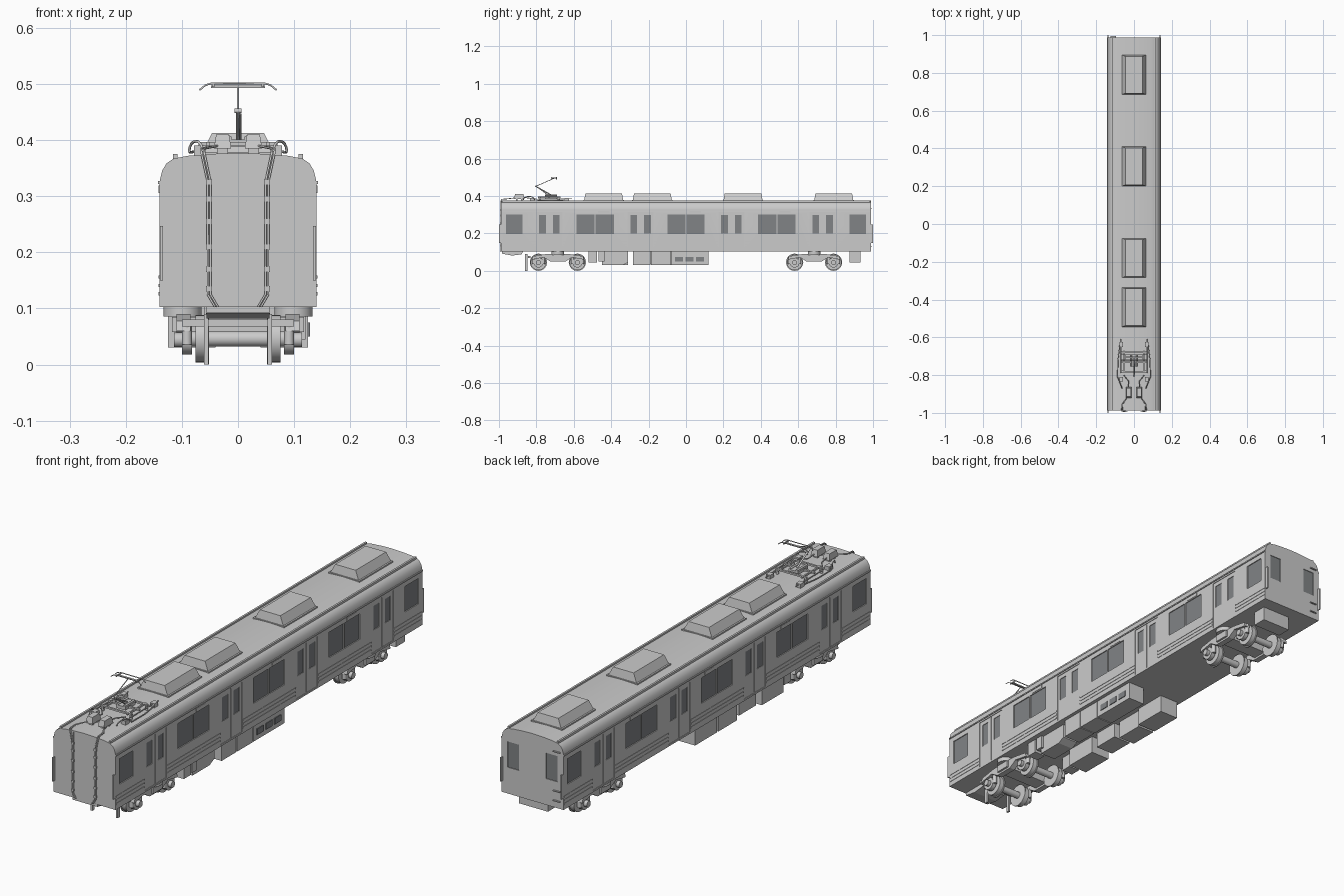
import bpy, bmesh, math
from mathutils import Vector

if "Cube" in bpy.data.objects:
    bpy.data.objects.remove(bpy.data.objects["Cube"])

dark = bpy.data.materials.new("dark_glass")
dark.diffuse_color = (0.22, 0.23, 0.24, 1)
dark.use_nodes = True
dark.node_tree.nodes["Principled BSDF"].inputs["Base Color"].default_value = dark.diffuse_color


def from_bm(name, bm, mat=None):
    bmesh.ops.recalc_face_normals(bm, faces=bm.faces)
    me = bpy.data.meshes.new(name)
    bm.to_mesh(me)
    bm.free()
    ob = bpy.data.objects.new(name, me)
    bpy.context.collection.objects.link(ob)
    if mat:
        me.materials.append(mat)
    return ob


def add_box(bm, x0, x1, y0, y1, z0, z1, top=(0, 0)):
    """Box in bm; top = inset of the upper face in x and y."""
    tx, ty = top
    b = [bm.verts.new(p) for p in ((x0, y0, z0), (x1, y0, z0), (x1, y1, z0), (x0, y1, z0))]
    t = [bm.verts.new(p) for p in ((x0 + tx, y0 + ty, z1), (x1 - tx, y0 + ty, z1),
                                   (x1 - tx, y1 - ty, z1), (x0 + tx, y1 - ty, z1))]
    bm.faces.new(b[::-1])
    bm.faces.new(t)
    for i in range(4):
        j = (i + 1) % 4
        bm.faces.new((b[i], b[j], t[j], t[i]))


def boxes(name, items, mat=None, top=(0, 0)):
    bm = bmesh.new()
    for it in items:
        add_box(bm, *it, top=top)
    return from_bm(name, bm, mat)


def prism(name, pts, axis, a, b):
    """Extrude a 2D profile along axis 'x' (pts = y,z) or 'y' (pts = x,z)."""
    bm = bmesh.new()
    put = (lambda p, d: (d, p[0], p[1])) if axis == 'x' else (lambda p, d: (p[0], d, p[1]))
    r0 = [bm.verts.new(put(p, a)) for p in pts]
    r1 = [bm.verts.new(put(p, b)) for p in pts]
    bm.faces.new(r0)
    bm.faces.new(r1[::-1])
    for i in range(len(pts)):
        j = (i + 1) % len(pts)
        bm.faces.new((r0[i], r0[j], r1[j], r1[i]))
    return from_bm(name, bm)


def smooth(ob, deg=35):
    bpy.ops.object.select_all(action='DESELECT')
    ob.select_set(True)
    bpy.context.view_layer.objects.active = ob
    bpy.ops.object.shade_smooth_by_angle(angle=math.radians(deg))


def cyl(name, a, b, r, n=24):
    a, b = Vector(a), Vector(b)
    bm = bmesh.new()
    m = (b - a).to_track_quat('Z', 'Y').to_matrix().to_4x4()
    m.translation = (a + b) / 2
    bmesh.ops.create_cone(bm, cap_ends=True, segments=n, radius1=r, radius2=r,
                          depth=(b - a).length, matrix=m)
    ob = from_bm(name, bm)
    smooth(ob)
    return ob


def pipe(name, paths, r):
    cu = bpy.data.curves.new(name, 'CURVE')
    cu.dimensions, cu.bevel_depth, cu.bevel_resolution, cu.use_fill_caps = '3D', r, 1, True
    for pts in paths:
        s = cu.splines.new('POLY')
        s.points.add(len(pts) - 1)
        for p, c in zip(s.points, pts):
            p.co = (*c, 1)
    ob = bpy.data.objects.new(name, cu)
    bpy.context.collection.objects.link(ob)
    bpy.ops.object.select_all(action='DESELECT')
    ob.select_set(True)
    bpy.context.view_layer.objects.active = ob
    bpy.ops.object.convert(target='MESH')
    return bpy.context.object


def both(paths):
    return paths + [[(-x, y, z) for x, y, z in p] for p in paths]


def cut(target, items):
    c = boxes("cutter", items)
    c.hide_render = True
    m = target.modifiers.new("cut", 'BOOLEAN')
    m.operation, m.solver, m.object = 'DIFFERENCE', 'EXACT', c
    bpy.context.view_layer.objects.active = target
    bpy.ops.object.modifier_apply(modifier=m.name)
    bpy.data.objects.remove(c)


def side_box(s, d0, d1, *rest):
    return (min(s * d0, s * d1), max(s * d0, s * d1), *rest)


# Body shell with arched roof
half = [(.14, .103), (.14, .315), (.139, .33), (.135, .346), (.127, .359), (.115, .367), (.09, .372), (.045, .3755)]
body = prism("body_shell", half + [(0, .377)] + [(-x, z) for x, z in half[::-1]], 'y', -.988, .988)

# Doors and windows cut as shallow pockets on both sides
door_y, pair_y = (-.73, -.243, .243, .73), (-.486, 0, .486)
doors, wins, glass = [], [], []
for s in (1, -1):
    for y in door_y:
        doors.append(side_box(s, .1375, .16, y - .07, y + .07, .11, .315))
        wins.append(side_box(s, .134, .16, y - .001, y + .001, .112, .313))
        for c in (-.037, .037):
            wins.append(side_box(s, .134, .16, y + c - .018, y + c + .018, .2, .298))
            glass.append(side_box(s, .13, .1352, y + c - .018, y + c + .018, .2, .298))
    spans = [(c - .1, c - .003) for c in pair_y] + [(c + .003, c + .1) for c in pair_y]
    for a, b in spans + [(-.962, -.875), (.875, .962)]:
        wins.append(side_box(s, .135, .16, a, b, .198, .302))
        glass.append(side_box(s, .13, .1362, a, b, .198, .302))
# Rear end windows
for a, b in ((-.113, -.06), (.06, .113)):
    wins.append((a, b, .984, 1.02, .21, .315))
    glass.append((a, b, .98, .9852, .21, .315))
cut(body, doors)
cut(body, wins)
smooth(body, 25)
boxes("window_glass", glass, dark)

# Side trim: ribs, rain gutters, roof edge rails, sign boxes, corner guards
ribs, gutters, rails, signs, guards = [], [], [], [], []
for s in (1, -1):
    for a, b in ((-.985, -.802), (-.658, -.315), (-.171, .171), (.315, .658), (.802, .985)):
        for z in (.126, .141, .156):
            ribs.append(side_box(s, .138, .1415, a, b, z - .003, z + .003))
    gutters.append(side_box(s, .135, .143, -.988, .988, .322, .327))
    rails.append(side_box(s, .108, .116, -.985, .985, .364, .375))
    for y in (-.44, .05, .53):
        signs.append(side_box(s, .138, .1415, y - .03, y + .03, .306, .319))
    for e in (1, -1):
        guards.append(side_box(s, .134, .139, min(e * .98, e), max(e * .98, e), .15, .247))
boxes("side_ribs", ribs)
boxes("rain_gutters", gutters)
boxes("roof_edge_rails", rails)
boxes("side_signs", signs)
boxes("corner_guards", guards)
boxes("rear_steps", [(-.125, -.095, .986, .994, z, z + .004) for z in (.13, .17, .33)])

# Roof cooling units: tapered housings with a thin skirt
for i, y in enumerate((.79, .305, -.18, -.44)):
    boxes(f"roof_unit_{i}", [(-.068, .068, y - .106, y + .106, .37, .413)], top=(.022, .008))
    boxes(f"roof_unit_skirt_{i}", [(-.07, .07, y - .108, y + .108, .368, .379)])

# Front conduits: twin pipes down the end face, looping over the roof
paths = []
for d in (0, .005):
    paths.append([(.036 + d, -.991, .103), (.049 + d, -.991, .125), (.049 + d, -.991, .325),
                  (.059 + d, -.991, .372), (.061 + d, -.985, .383), (.06 + d, -.955, .385), (.035, -.915, .39)])
pipe("front_conduits", both(paths), .002)
boxes("conduit_clamps", [side_box(s, .046, .057, -.9945, -.987, z, z + .01)
                         for s in (1, -1) for z in (.13, .165, .205, .25, .29, .32)])
boxes("front_seams", [side_box(s, .048, .05, -.99, -.985, .105, .37) for s in (1, -1)])

# Roof switch boxes and looping cables
boxes("roof_switch_boxes", [side_box(s, .012, .043, -.92, -.863, .385, .41) for s in (1, -1)], top=(.004, .006))
boxes("switch_box_feet", [side_box(s, .018, .037, y, y + .01, .37, .386) for s in (1, -1) for y in (-.91, -.883)])
loop = [(.075 + .012 * math.cos(a), -.84 + .03 * math.cos(a), .38 + .018 * math.sin(a))
        for a in [math.pi * k / 8 for k in range(9)]]
pipe("roof_cables", both([loop, [(.028, -.865, .392), (.03, -.83, .388), (.055, -.8, .388)],
                          [(.068, -.79, .385), (.068, -.61, .385)],
                          [(.087, -.81, .38), (.085, -.72, .378), (.075, -.64, .38)]]), .0025)
boxes("roof_arresters", [side_box(s, .058, .078, y, y + .025, .37, .39) for s in (1, -1) for y in (-.65, -.835)])

# Pantograph base frame on insulators
boxes("pantograph_base", [side_box(s, .05, .056, -.79, -.67, .39, .397) for s in (1, -1)]
      + [(-.07, .07, y, y + .008, .39, .397) for y in (-.785, -.735, -.683)]
      + [(-.022, .022, -.755, -.69, .388, .401)])
for s in (1, -1):
    for y in (-.78, -.68):
        cyl("pantograph_insulator", (s * .064, y, .368), (s * .064, y, .392), .006, 12)
    cyl("pantograph_spring", (s * .015, -.755, .404), (s * .015, -.69, .404), .004, 12)

# Pantograph arms and contact head
pipe("pantograph_lower_arm", [[(0, -.715, .402), (0, -.803, .452)]], .0035)
pipe("pantograph_upper_arm", [[(0, -.803, .452), (0, -.705, .495)], [(.004, -.73, .4), (.004, -.795, .447)]], .002)
cyl("pantograph_knee", (-.006, -.803, .452), (.006, -.803, .452), .004, 12)
pipe("pantograph_head", [[(-.069, y, .489), (-.058, y, .498), (-.048, y, .501), (.048, y, .501),
                          (.058, y, .498), (.069, y, .489)] for y in (-.72, -.692)], .0018)
boxes("pantograph_head_frame", [(-.048, .048, -.71, -.702, .493, .497)]
      + [side_box(s, .042, .046, -.722, -.69, .495, .5) for s in (1, -1)])

# Bogies
frame = [(-.14, .06), (-.075, .072), (-.04, .05), (.04, .05), (.075, .072), (.14, .06),
         (.135, .078), (.06, .09), (-.06, .09), (-.135, .078)]
for tag, yc in (("front", -.685), ("rear", .685)):
    for s in (1, -1):
        prism(tag + "_bogie_side_frame", [(yc + y, z) for y, z in frame], 'x', s * .085, s * .11)
        cyl(tag + "_air_spring", (s * .099, yc, .086), (s * .099, yc, .106), .034, 32)
    boxes(tag + "_bogie_bolster", [(-.118, .118, yc - .03, yc + .03, .058, .085)])
    for yw in (yc - .104, yc + .104):
        cyl(tag + "_axle", (-.1, yw, .046), (.1, yw, .046), .014)
        for s in (1, -1):
            cyl(tag + "_wheel", (s * .056, yw, .046), (s * .076, yw, .046), .042, 32)
            cyl(tag + "_wheel_flange", (s * .052, yw, .046), (s * .057, yw, .046), .046, 32)
            cyl(tag + "_axle_box", (s * .082, yw, .044), (s * .1, yw, .044), .026, 20)
            cyl(tag + "_axle_cap", (s * .098, yw, .044), (s * .114, yw, .044), .013, 16)
            for dy in (-.026, .026):
                cyl(tag + "_axle_spring", (s * .091, yw + dy, .036), (s * .091, yw + dy, .076), .009, 12)

# Underfloor equipment boxes
boxes("underfloor_right", [(.05, .125, -.284, -.19, .03, .105), (.05, .125, -.186, -.084, .03, .105),
                           (.05, .125, -.08, .12, .03, .105), (.07, .12, -.52, -.475, .045, .105),
                           (.07, .12, -.467, -.435, .05, .105)])
prism("underfloor_slanted_box", [(-.45, .105), (-.45, .03), (-.34, .03), (-.31, .045), (-.31, .105)], 'x', .04, .11)
boxes("equipment_vents", [(.12, .128, y, y + .042, .05, .075) for y in (-.058, -.002, .054)], dark)
boxes("underfloor_left", [(-.125, -.04, -.45, -.31, .03, .105), (-.12, -.04, -.28, -.17, .04, .105),
                          (-.125, -.05, -.15, -.03, .03, .105), (-.125, -.04, -.02, .12, .03, .105),
                          (-.11, -.06, -.52, -.475, .045, .105)])
boxes("rear_tank_box", [(-.03, .1, .873, .932, .045, .105)])

# Front underframe plate and rail guards
prism("front_coupler_plate", [(-.985, .105), (-.985, .092), (-.93, .082), (-.88, .088), (-.87, .105)], 'x', -.056, .056)
boxes("rail_guards", [side_box(s, .053, .061, -.862, -.848, 0, .09) for s in (1, -1)])
boxes("guard_beam", [(-.1, .1, -.846, -.832, .068, .08)])
